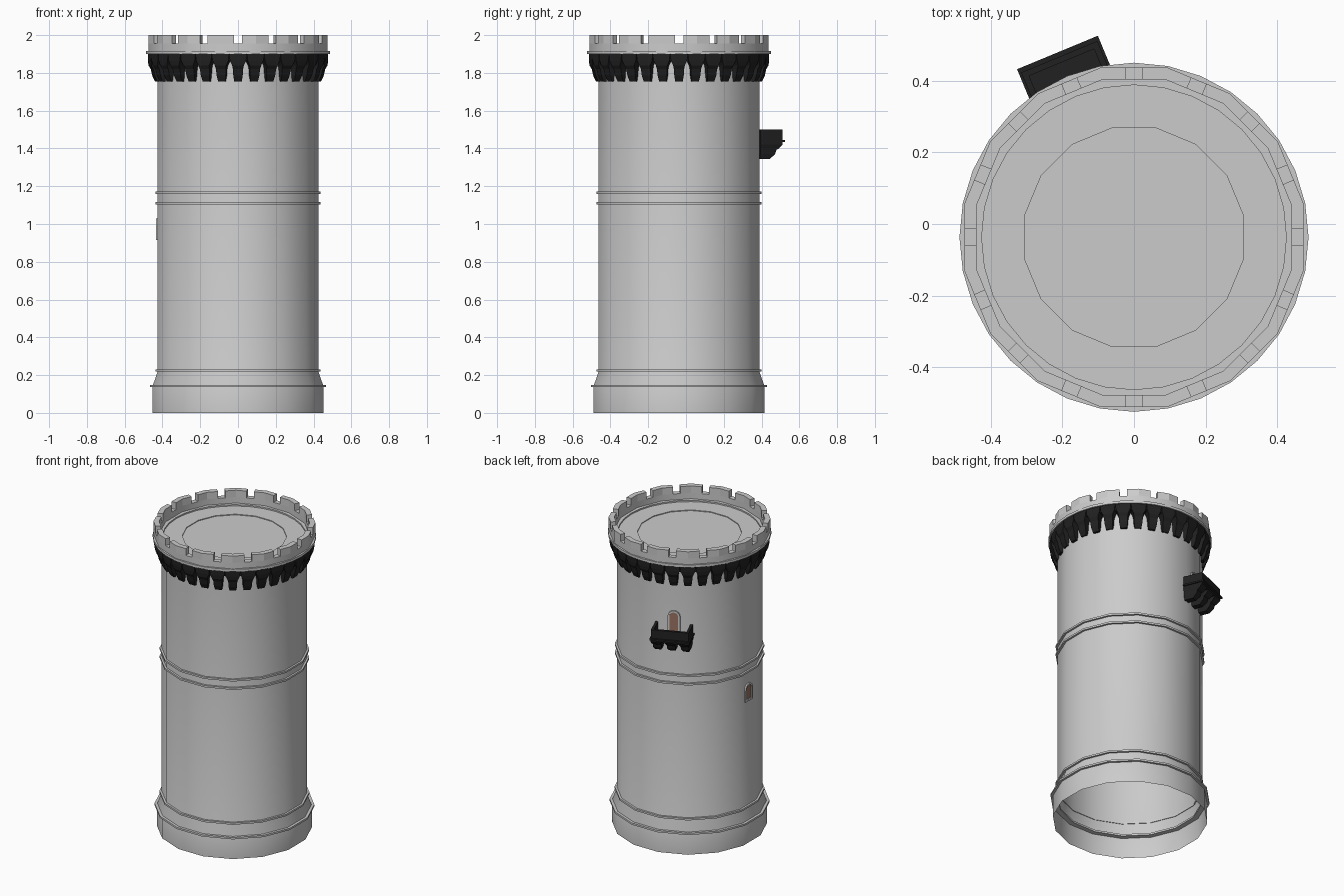
import bpy, bmesh
from math import sin, cos, pi, radians

if "Cube" in bpy.data.objects:
    bpy.data.objects.remove(bpy.data.objects["Cube"])

CY = -0.037          # tower axis lies slightly forward; the balcony sticks out at the back
N = 16


def material(name, col):
    m = bpy.data.materials.new(name)
    m.diffuse_color = (*col, 1)
    m.use_nodes = True
    m.node_tree.nodes["Principled BSDF"].inputs["Base Color"].default_value = m.diffuse_color
    return m


dark = material("dark_stone", (0.015, 0.015, 0.015))
brown = material("brown_wood", (0.32, 0.17, 0.12))


def place(a, u, r, z):
    """Point at bearing a (from +y towards -x), u sideways, r outwards."""
    return (u * cos(a) - r * sin(a), u * sin(a) + r * cos(a) + CY, z)


def skin(bm, rings, wrap=False, caps=True):
    """Skin quads across a list of closed point rings."""
    vs = [[bm.verts.new(p) for p in ring] for ring in rings]
    n = len(vs[0])
    pairs = list(zip(vs, vs[1:])) + ([(vs[-1], vs[0])] if wrap else [])
    for a, b in pairs:
        for i in range(n):
            j = (i + 1) % n
            bm.faces.new((a[i], a[j], b[j], b[i]))
    if caps and not wrap:
        bm.faces.new(vs[0][::-1])
        bm.faces.new(vs[-1])


def finish(name, bm, mat=None, smooth=False):
    bmesh.ops.recalc_face_normals(bm, faces=bm.faces)
    me = bpy.data.meshes.new(name)
    bm.to_mesh(me)
    bm.free()
    ob = bpy.data.objects.new(name, me)
    bpy.context.collection.objects.link(ob)
    if mat:
        me.materials.append(mat)
    if smooth:
        bpy.ops.object.select_all(action='DESELECT')
        ob.select_set(True)
        bpy.context.view_layer.objects.active = ob
        bpy.ops.object.shade_smooth_by_angle(angle=radians(30))
    return ob


def circle(r, z, n=N, flat=True):
    """Polygon ring; flat=True puts a facet (not a corner) on each axis."""
    k = 1 / cos(pi / n) if flat else 1
    off = 0.5 if flat else 0
    return [place((i + off) * 2 * pi / n, 0, r * k, z) for i in range(n)]


def lathe(name, profile, wrap=False, caps=False, n=N, flat=True, mat=None):
    bm = bmesh.new()
    skin(bm, [circle(r, z, n, flat) for r, z in profile], wrap, caps)
    return finish(name, bm, mat, True)


def hoop(name, r0, r1, z0, z1, **kw):
    return lathe(name, [(r0, z0), (r1, z0), (r1, z1), (r0, z1)], wrap=True, **kw)


def bracket(bm, a, u, r_in, rows):
    """Tapered corbel from rows of (z, outer radius, half width)."""
    skin(bm, [[place(a, u - w, r_in, z), place(a, u + w, r_in, z),
               place(a, u + w, r, z), place(a, u - w, r, z)] for z, r, w in rows])


def block(bm, a, u0, u1, r0, r1, z0, z1):
    bracket(bm, a, (u0 + u1) / 2, r0, [(z0, r1, (u1 - u0) / 2), (z1, r1, (u1 - u0) / 2)])


# Tower wall, open underneath
lathe("tower_wall", [(0.453, 0), (0.453, 0.14), (0.425, 0.22), (0.425, 1.905)])

# Moulding hoops
for name, r, z in (("base_hoop_lower", 0.467, 0.142), ("base_hoop_upper", 0.438, 0.224),
                   ("middle_hoop_lower", 0.437, 1.110), ("middle_hoop_upper", 0.437, 1.165)):
    hoop(name, 0.422, r, z - 0.006, z + 0.006)

# Roof deck with a shallow inner step
lathe("roof_deck", [(0.445, 1.907), (0.305, 1.907), (0.305, 1.902)], caps=False)
bm = bmesh.new()
bm.faces.new([bm.verts.new(p) for p in circle(0.305, 1.902)])
finish("roof_centre", bm)

# Ledge and parapet
hoop("ledge", 0.425, 0.487, 1.9, 1.916, n=32, flat=False)
R0, R1 = 0.44, 0.473
hoop("parapet_wall", R0, R1, 1.905, 1.955)

# Merlons, each folded round one parapet corner
bm = bmesh.new()
for i in range(N):
    a, b = i * 2 * pi / N, (i + 1) * 2 * pi / N
    mid, k, h = (a + b) / 2, 1 / cos(pi / N), 0.0225
    rings = [[place(a, -h, R1, z), place(mid, 0, R1 * k, z), place(b, h, R1, z),
              place(b, h, R0, z), place(mid, 0, R0 * k, z), place(a, -h, R0, z)]
             for z in (1.955, 2.0)]
    skin(bm, rings)
finish("merlons", bm)

# Dark corbels under the ledge
hoop("corbel_band", 0.42, 0.472, 1.862, 1.9, n=32, flat=False, mat=dark)
bm = bmesh.new()
for i in range(32):
    bracket(bm, i * pi / 16, 0, 0.42,
            [(1.9, 0.477, 0.046), (1.865, 0.477, 0.043), (1.84, 0.474, 0.031),
             (1.82, 0.462, 0.027), (1.785, 0.454, 0.025), (1.755, 0.44, 0.02)])
finish("corbels", bm, dark)

# Dark balcony at the back left: floor, lip, parapet walls and three corbels
A = radians(22.5)
bm = bmesh.new()
block(bm, A, -0.115, 0.115, 0.42, 0.545, 1.422, 1.436)
block(bm, A, -0.122, 0.122, 0.42, 0.558, 1.434, 1.445)
block(bm, A, -0.115, 0.115, 0.528, 0.545, 1.445, 1.5)
for s in (-1, 1):
    block(bm, A, s * 0.1065 - 0.0085, s * 0.1065 + 0.0085, 0.42, 0.528, 1.445, 1.5)
for u in (-0.085, 0, 0.085):
    bracket(bm, A, u, 0.42, [(1.422, 0.545, 0.034), (1.4, 0.525, 0.028), (1.392, 0.512, 0.026),
                             (1.37, 0.505, 0.025), (1.345, 0.478, 0.019)])
finish("balcony", bm, dark)


# Arched openings: raised frame and brown panel
def arch(a, w, z0, z1, r):
    arc = [(w * cos(t * pi / 8), z1 - w + w * sin(t * pi / 8)) for t in range(9)]
    return [place(a, u, r, z) for u, z in [(-w, z0), (w, z0)] + arc]


def opening(name, a, w, z0, z1):
    t = 0.011
    bm = bmesh.new()
    skin(bm, [arch(a, w, z0, z1, 0.423), arch(a, w, z0, z1, 0.435),
              arch(a, w - t, z0 + t, z1 - t, 0.435), arch(a, w - t, z0 + t, z1 - t, 0.423)],
         wrap=True)
    finish(name + "_frame", bm)
    bm = bmesh.new()
    skin(bm, [arch(a, w - t, z0 + t, z1 - t, r) for r in (0.423, 0.429)])
    finish(name + "_panel", bm, brown)


opening("balcony_door", A, 0.038, 1.44, 1.585)
opening("side_window", radians(90), 0.038, 0.915, 1.03)
